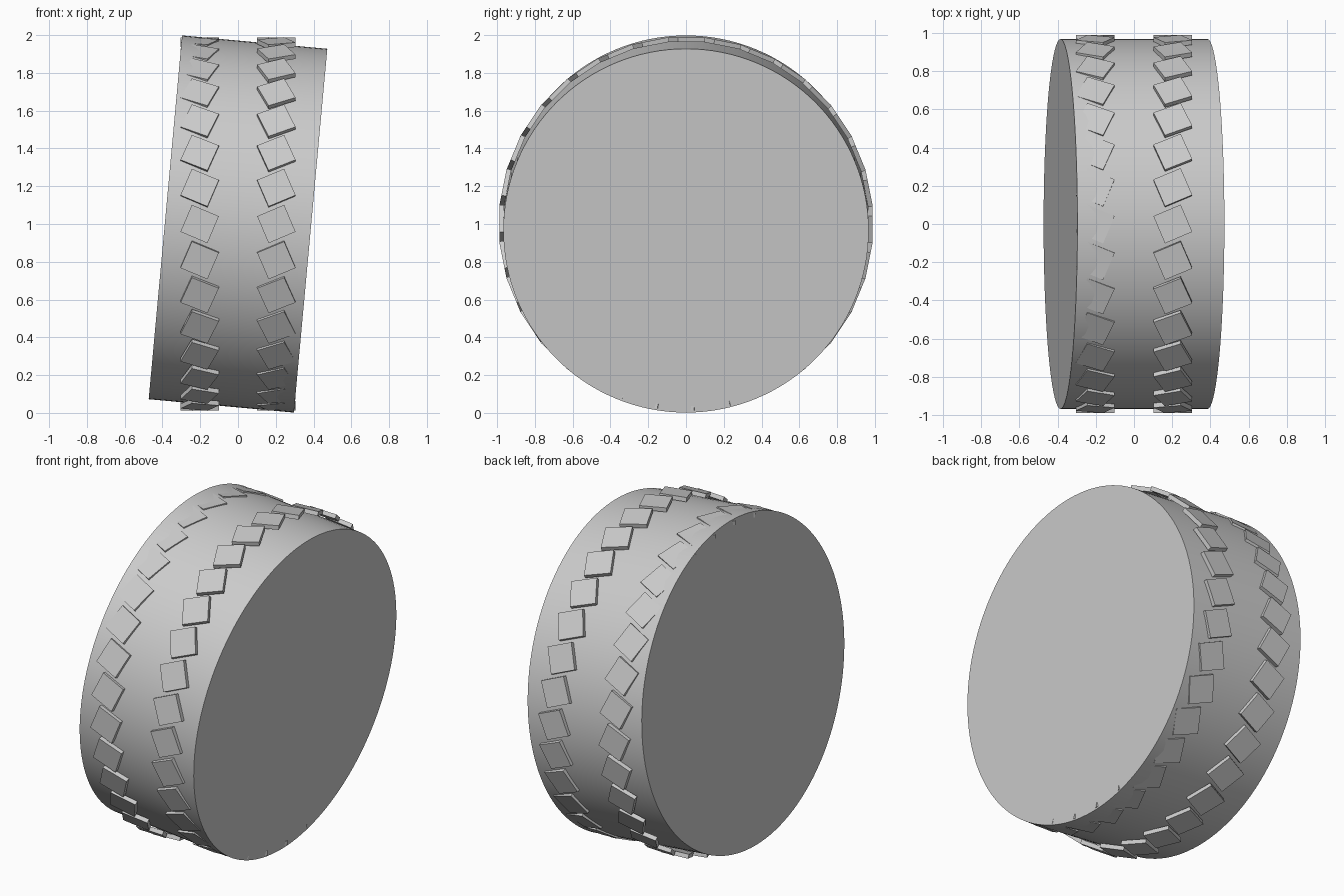
import bpy
from math import radians, tau
from mathutils import Matrix

cube = bpy.data.objects.get("Cube")
if cube:
    bpy.data.objects.remove(cube)

# One plain grey for everything
GREY = (0.6, 0.6, 0.6, 1)
grey = bpy.data.materials.new("plain grey")
grey.use_nodes = True
grey.diffuse_color = GREY
for node in grey.node_tree.nodes:
    if node.type == 'BSDF_PRINCIPLED':
        node.inputs["Base Color"].default_value = GREY

CENTRE_Z = 1.0
TILES = 32
TILE_SIDE = 0.155
TILE_THICK = 0.025
OUTER_RADIUS = 0.988

# Drum, lying on its side and tipped towards +x
bpy.ops.mesh.primitive_cylinder_add(vertices=128, radius=0.967, depth=0.772,
                                    location=(0, 0, CENTRE_Z),
                                    rotation=(0, radians(90 + 5.25), 0))
drum = bpy.context.object
drum.name = "drum"
drum.data.materials.append(grey)
bpy.ops.object.shade_smooth_by_angle(angle=radians(30))

# Shared tread tile mesh
bpy.ops.mesh.primitive_cube_add(size=1)
pattern = bpy.context.object
tile_mesh = pattern.data
tile_mesh.name = "tread_tile"
tile_mesh.transform(Matrix.Diagonal((TILE_SIDE, TILE_SIDE, TILE_THICK, 1)))
tile_mesh.materials.append(grey)
bpy.data.objects.remove(pattern)


def tread_row(name, x, twist):
    """Ring of flat twisted tiles around the upright wheel axis."""
    for i in range(TILES):
        tile = bpy.data.objects.new(f"{name}_{i + 1}", tile_mesh)
        bpy.context.collection.objects.link(tile)
        tile.matrix_world = (
            Matrix.Translation((x, 0, CENTRE_Z))
            @ Matrix.Rotation(tau * i / TILES, 4, 'X')
            @ Matrix.Translation((0, 0, OUTER_RADIUS - TILE_THICK / 2))
            @ Matrix.Rotation(twist, 4, 'Z'))


# Two mirrored rows of tread
tread_row("right_tread_tile", -0.203, radians(-23))
tread_row("left_tread_tile", 0.203, radians(23))
